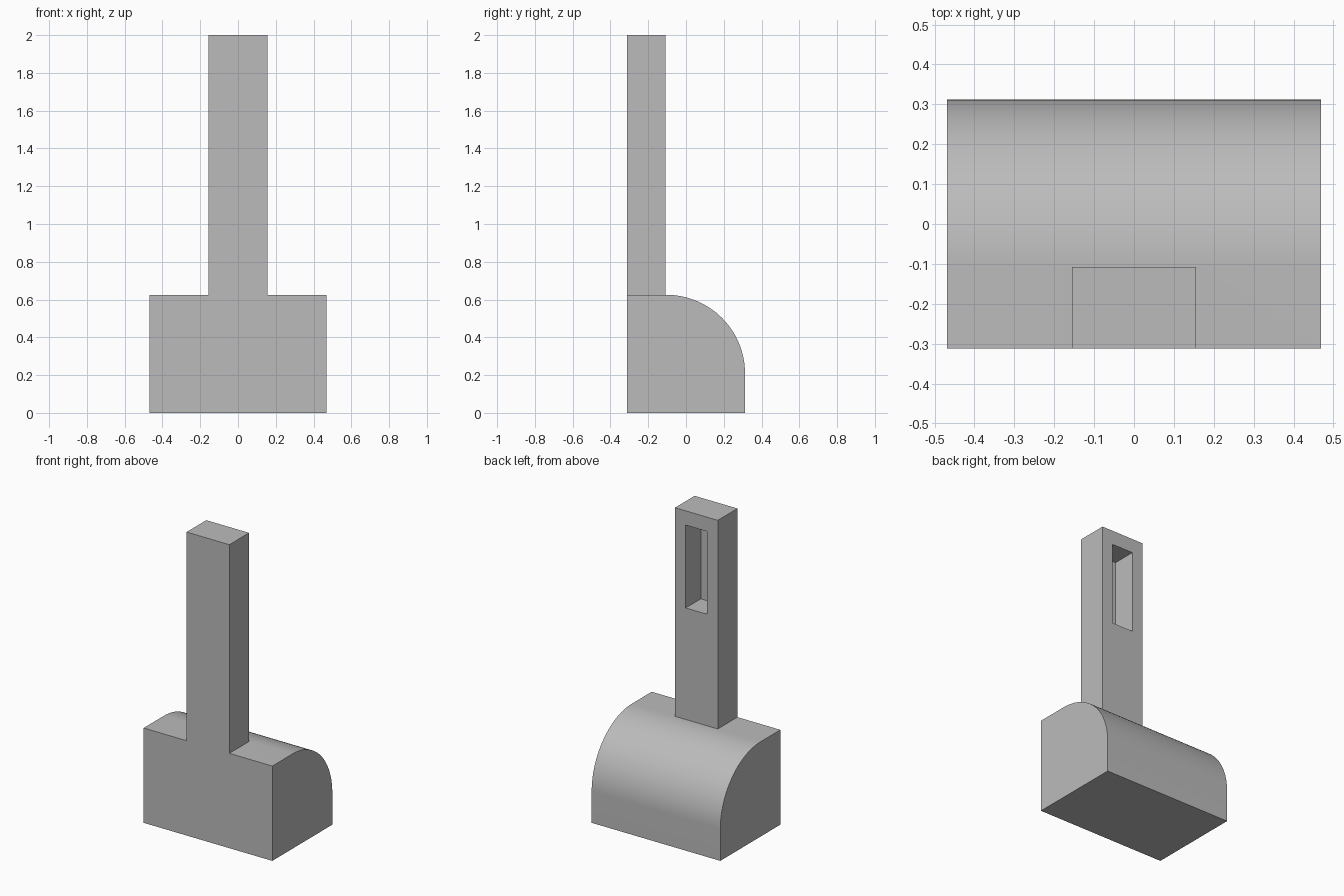
import bpy, bmesh, math

cube = bpy.data.objects.get("Cube")
if cube:
    bpy.data.objects.remove(cube, do_unlink=True)

grey = bpy.data.materials.new("plain grey")
grey.use_nodes = True
colour = (0.5, 0.5, 0.5, 1)
grey.diffuse_color = colour
grey.node_tree.nodes["Principled BSDF"].inputs["Base Color"].default_value = colour

HALF_W, HALF_D, BASE_H = 0.469, 0.3125, 0.625
POST_HALF_W, POST_BACK, TOP = 0.156, -0.108, 2.0
RADIUS = 0.417


def add_object(name, bm):
    bmesh.ops.recalc_face_normals(bm, faces=bm.faces)
    mesh = bpy.data.meshes.new(name)
    bm.to_mesh(mesh)
    bm.free()
    mesh.materials.append(grey)
    obj = bpy.data.objects.new(name, mesh)
    bpy.context.collection.objects.link(obj)
    return obj


def extrude_x(name, profile, half_width):
    """Extrude a (y, z) outline symmetrically along x."""
    bm = bmesh.new()
    face = bm.faces.new([bm.verts.new((-half_width, y, z)) for y, z in profile])
    side = bmesh.ops.extrude_face_region(bm, geom=[face])["geom"]
    verts = [v for v in side if isinstance(v, bmesh.types.BMVert)]
    bmesh.ops.translate(bm, verts=verts, vec=(2 * half_width, 0, 0))
    return add_object(name, bm)


def box(name, half_width, y0, y1, z0, z1):
    return extrude_x(name, [(y0, z0), (y1, z0), (y1, z1), (y0, z1)], half_width)


def combine(target, other, operation):
    """Apply a boolean and remove the helper object."""
    other.hide_render = True
    mod = target.modifiers.new(operation, 'BOOLEAN')
    mod.operation, mod.object, mod.solver = operation, other, 'EXACT'
    bpy.context.view_layer.objects.active = target
    bpy.ops.object.modifier_apply(modifier=mod.name)
    bpy.data.objects.remove(other, do_unlink=True)


# Base block with a rounded upper back edge
cy, cz = HALF_D - RADIUS, BASE_H - RADIUS
STEPS = 32
arc = [(cy + RADIUS * math.cos(a), cz + RADIUS * math.sin(a))
       for a in (math.pi / 2 * i / STEPS for i in range(STEPS + 1))]
body = extrude_x("base_and_post", [(-HALF_D, 0), (HALF_D, 0)] + arc + [(-HALF_D, BASE_H)], HALF_W)

# Upright post, flush with the front
combine(body, box("post", POST_HALF_W, -HALF_D, POST_BACK, 0.3, TOP), 'UNION')

# Rectangular pocket in the back of the post
combine(body, box("pocket_cutter", 0.078, -0.265, 0, 1.36, 1.906), 'DIFFERENCE')

# Round holes from the front into the pocket
for z, radius in ((1.8, 0.025), (1.565, 0.025), (1.425, 0.052)):
    bm = bmesh.new()
    bmesh.ops.create_cone(bm, cap_ends=True, segments=32, radius1=radius, radius2=radius, depth=0.16)
    for v in bm.verts:
        x, y, h = v.co
        v.co = (x, h - HALF_D, y + z)
    combine(body, add_object("hole_cutter", bm), 'DIFFERENCE')

# Smooth curves, sharp corners
bpy.ops.object.select_all(action='DESELECT')
body.select_set(True)
bpy.context.view_layer.objects.active = body
bpy.ops.object.shade_smooth_by_angle(angle=math.radians(30))
